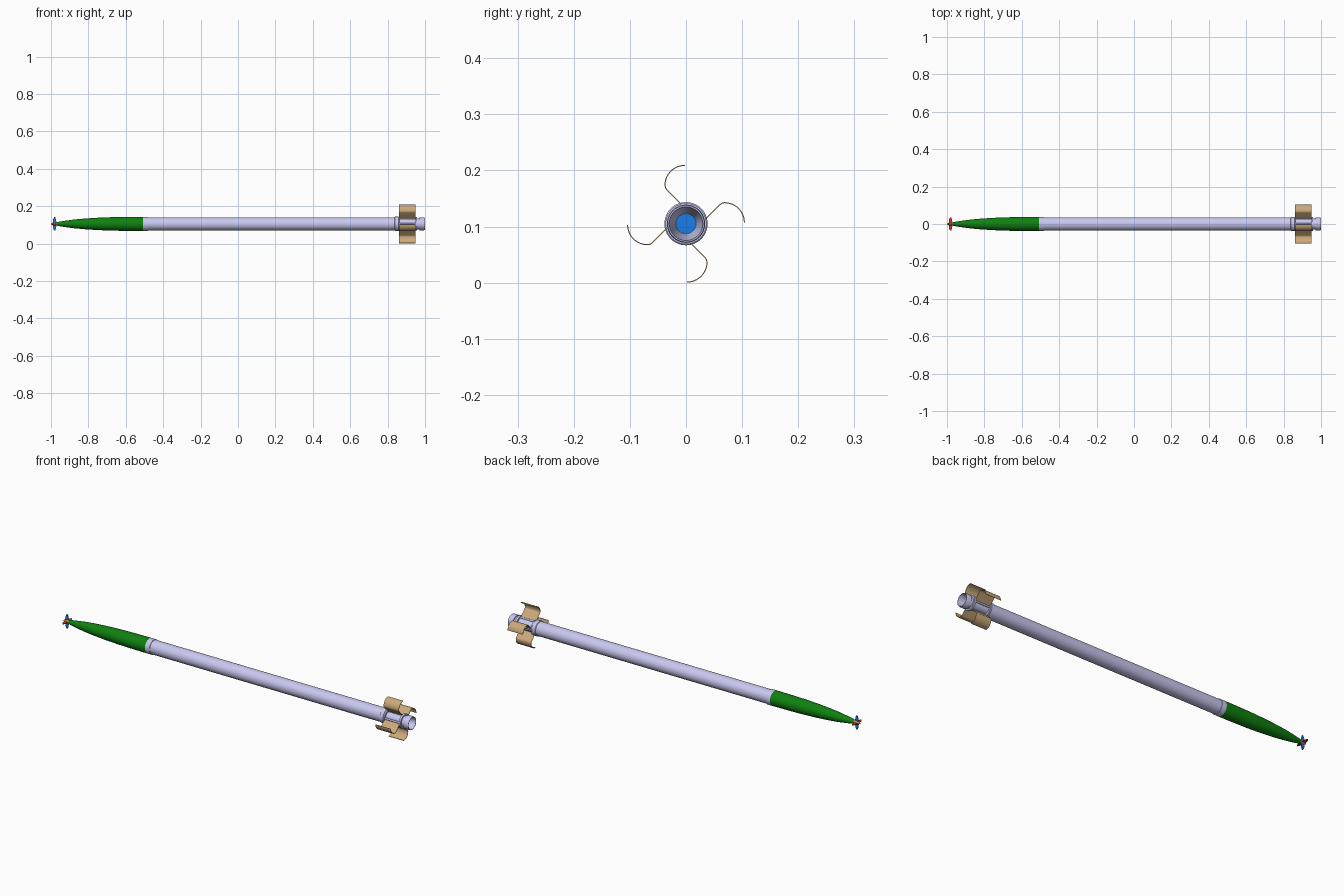
import bpy, bmesh, math
from mathutils import Matrix, Vector

if "Cube" in bpy.data.objects:
    bpy.data.objects.remove(bpy.data.objects["Cube"])

CZ = 0.105      # height of the long axis
SIDES = 48


def material(name, rgb):
    m = bpy.data.materials.new(name)
    m.diffuse_color = (*rgb, 1)
    m.use_nodes = True
    m.node_tree.nodes["Principled BSDF"].inputs["Base Color"].default_value = m.diffuse_color
    return m


LAVENDER = material("lavender", (0.58, 0.58, 0.87))
GREEN = material("green", (0.005, 0.22, 0.005))
TAN = material("tan", (0.60, 0.40, 0.20))
BLUE = material("blue", (0.01, 0.20, 0.80))
RED = material("red", (0.75, 0.03, 0.03))
ORANGE = material("orange", (0.80, 0.35, 0.08))


def finish(bm, name, mat, angle=30):
    bmesh.ops.recalc_face_normals(bm, faces=bm.faces[:])
    me = bpy.data.meshes.new(name)
    bm.to_mesh(me)
    bm.free()
    me.materials.append(mat)
    ob = bpy.data.objects.new(name, me)
    bpy.context.collection.objects.link(ob)
    ob.location.z = CZ
    bpy.ops.object.select_all(action='DESELECT')
    ob.select_set(True)
    bpy.context.view_layer.objects.active = ob
    bpy.ops.object.shade_smooth_by_angle(angle=math.radians(angle))
    return ob


def lathe(name, profile, mat):
    """Revolve (x, radius) points about the long axis; ends are capped."""
    bm = bmesh.new()
    rings = []
    for x, r in profile:
        rings.append([bm.verts.new((x, r * math.cos(2 * math.pi * i / SIDES),
                                    r * math.sin(2 * math.pi * i / SIDES)))
                      for i in range(SIDES)])
    for a, b in zip(rings, rings[1:]):
        for i in range(SIDES):
            j = (i + 1) % SIDES
            bm.faces.new((a[i], a[j], b[j], b[i]))
    bm.faces.new(rings[0])
    bm.faces.new(rings[-1])
    return finish(bm, name, mat)


def sheet(name, path, x0, x1, thick, mat, turn):
    """Extrude a (y, z) path along x as a thin plate, turned about the axis."""
    pts = [Vector(p) for p in path]
    bm = bmesh.new()
    rows = []
    for i, p in enumerate(pts):
        t = (pts[min(i + 1, len(pts) - 1)] - pts[max(i - 1, 0)]).normalized()
        n = Vector((-t.y, t.x)) * thick / 2
        rows.append([bm.verts.new((x, *q)) for x, q in
                     ((x0, p + n), (x1, p + n), (x1, p - n), (x0, p - n))])
    for a, b in zip(rows, rows[1:]):
        for k in range(4):
            m = (k + 1) % 4
            bm.faces.new((a[k], a[m], b[m], b[k]))
    bm.faces.new(rows[0])
    bm.faces.new(rows[-1])
    bm.transform(Matrix.Rotation(turn, 4, 'X'))
    return finish(bm, name, mat)


# Ogive nose
lathe("nose_cone", [(-0.968, 0.009), (-0.955, 0.012), (-0.92, 0.0175),
                    (-0.875, 0.0235), (-0.82, 0.0285), (-0.75, 0.033),
                    (-0.68, 0.0358), (-0.60, 0.0373), (-0.508, 0.038)], GREEN)

# Tip fuse
lathe("nose_tip", [(-1.0, 0.002), (-0.995, 0.005), (-0.985, 0.008),
                   (-0.968, 0.009)], ORANGE)

# Small vanes crossing at the tip
for i in range(4):
    bm = bmesh.new()
    outline = [(-0.991, 0.004), (-0.988, 0.025), (-0.983, 0.036),
               (-0.977, 0.036), (-0.974, 0.025), (-0.970, 0.004)]
    face = bm.faces.new([bm.verts.new((x, -0.002, z)) for x, z in outline])
    ext = bmesh.ops.extrude_face_region(bm, geom=[face])
    moved = [v for v in ext["geom"] if isinstance(v, bmesh.types.BMVert)]
    bmesh.ops.translate(bm, verts=moved, vec=(0, 0.004, 0))
    bm.transform(Matrix.Rotation(i * math.pi / 2, 4, 'X'))
    finish(bm, f"tip_vane_{i + 1}", RED if i % 2 else BLUE)

# Front collar and long motor tube
lathe("front_collar", [(-0.508, 0.0365), (-0.508, 0.038), (-0.482, 0.038),
                       (-0.482, 0.035)], LAVENDER)
lathe("motor_tube", [(-0.49, 0.0355), (0.84, 0.0355)], LAVENDER)

# Ring ahead of the fins
lathe("fin_ring", [(0.838, 0.0355), (0.840, 0.0385), (0.858, 0.0385),
                   (0.860, 0.0365), (0.866, 0.0365), (0.866, 0.027)], LAVENDER)

# Narrow tail and open nozzle, outside then back through the inside
lathe("tail_nozzle", [(0.86, 0.027), (0.948, 0.027), (0.948, 0.0365),
                      (0.958, 0.0365), (0.958, 0.029), (0.970, 0.029),
                      (0.970, 0.034), (0.994, 0.034), (1.0, 0.0325),
                      (1.0, 0.030), (0.985, 0.028), (0.955, 0.022),
                      (0.925, 0.018)], LAVENDER)
lathe("nozzle_plug", [(0.918, 0.0178), (0.927, 0.0178)], BLUE)

# Wrap-around fins: straight root, tight bend, then a quarter arc
arc = [(-0.002 + 0.0355 * math.cos(a), 0.0685 + 0.0355 * math.sin(a))
       for a in (math.radians(180 - 90 * k / 12) for k in range(13))]
fin_path = [(0, 0.0265), (-0.034, 0.0605), (-0.0363, 0.0635)] + arc
for i in range(4):
    turn = i * math.pi / 2
    sheet(f"fin_{i + 1}", fin_path, 0.862, 0.95, 0.0018, TAN, turn)
    # Hinge rod along the fin root
    bm = bmesh.new()
    bmesh.ops.create_cone(bm, cap_ends=True, segments=16, radius1=0.0045,
                          radius2=0.0045, depth=0.088)
    bm.transform(Matrix.Rotation(turn, 4, 'X') @
                 Matrix.Translation((0.906, 0, 0.0285)) @
                 Matrix.Rotation(math.pi / 2, 4, 'Y'))
    finish(bm, f"fin_hinge_{i + 1}", LAVENDER)
